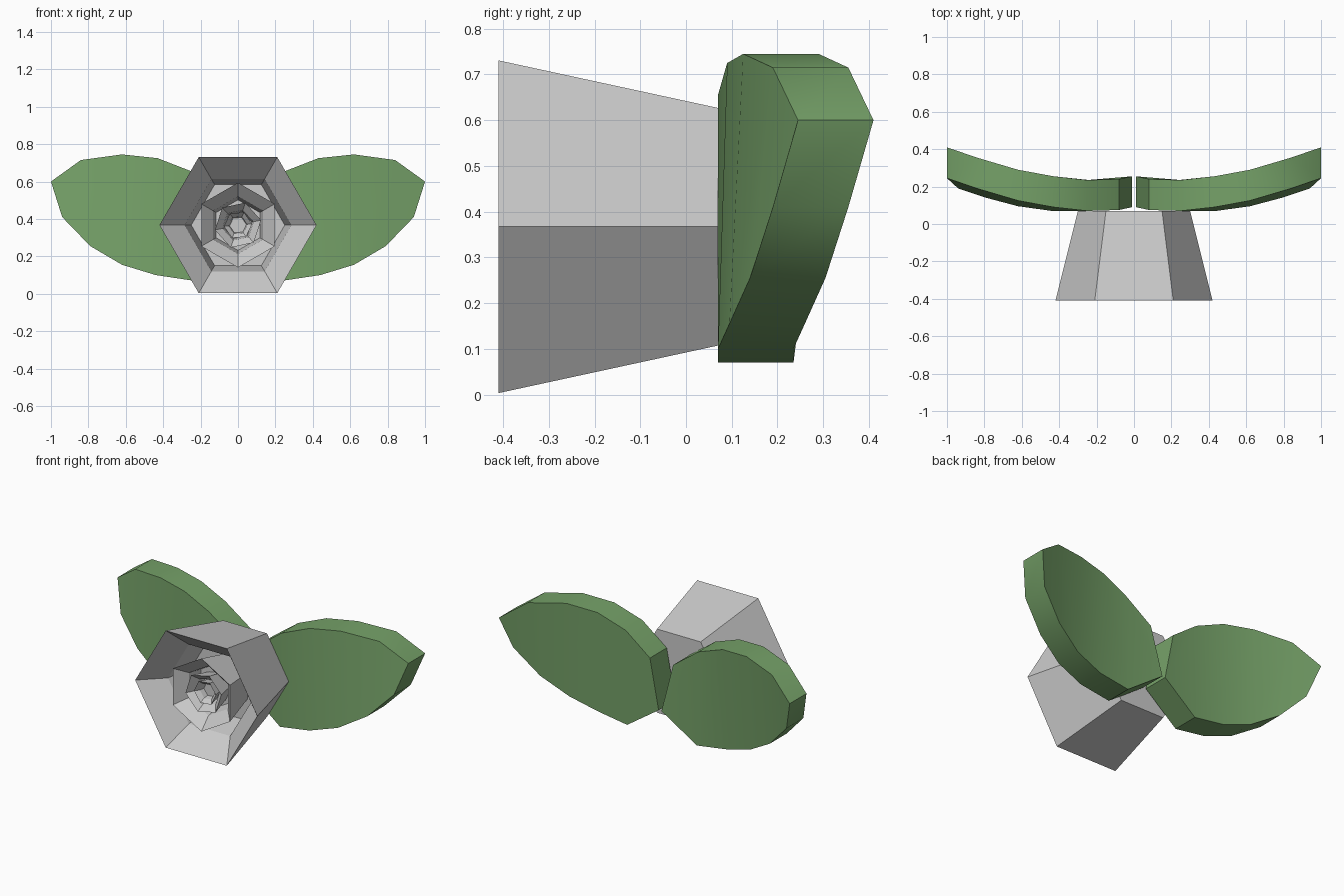
import bpy, bmesh, math

if "Cube" in bpy.data.objects:
    bpy.data.objects.remove(bpy.data.objects["Cube"])

CZ = 0.367  # height of the flower axis

green = bpy.data.materials.new("leaf_green")
green.diffuse_color = (0.18, 0.36, 0.14, 1)
green.use_nodes = True
green.node_tree.nodes["Principled BSDF"].inputs["Base Color"].default_value = green.diffuse_color


def new_object(name, bm):
    bmesh.ops.recalc_face_normals(bm, faces=bm.faces)
    me = bpy.data.meshes.new(name)
    bm.to_mesh(me)
    bm.free()
    ob = bpy.data.objects.new(name, me)
    bpy.context.collection.objects.link(ob)
    return ob


# hexagonal petal cup: rings of (radius, depth behind rim), outside to inside
PROFILE = [(0.30, 0.48), (0.42, 0.0), (0.285, 0.13), (0.25, 0.30)]


def petal_cup(name, scale, rim_y, turn):
    bm = bmesh.new()
    rings = []
    for r, d in PROFILE:
        ring = []
        for i in range(6):
            a = math.radians(turn + 60 * i)
            ring.append(bm.verts.new((scale * r * math.cos(a),
                                      rim_y + scale * d,
                                      CZ + scale * r * math.sin(a))))
        rings.append(ring)
    for a, b in zip(rings, rings[1:]):
        for i in range(6):
            j = (i + 1) % 6
            bm.faces.new((a[i], a[j], b[j], b[i]))
    bm.faces.new(rings[0])
    bm.faces.new(rings[-1])
    return new_object(name, bm)


# nested, twisted petals
for name, s, y, turn in [("outer_petals", 1.0, -0.41, 0),
                         ("middle_petals", 0.54, -0.36, 30),
                         ("inner_petals", 0.30, -0.34, 72),
                         ("bud_petals", 0.18, -0.325, 5)]:
    petal_cup(name, s, y, turn)

# leaf outline (x, z, front y)
LOWER = [(0.01, 0.23, 0.09), (0.24, 0.07, 0.07), (0.44, 0.10, 0.07), (0.62, 0.155, 0.095),
         (0.79, 0.255, 0.14), (0.94, 0.41, 0.19), (1.0, 0.60, 0.245)]
UPPER = [(0.08, 0.53, 0.075), (0.25, 0.655, 0.07), (0.43, 0.725, 0.09), (0.62, 0.745, 0.125),
         (0.84, 0.715, 0.19)]
THICK = 0.165


def leaf(name, side):
    bm = bmesh.new()
    layers = []
    for dy in (0, THICK):
        lo, up = [[bm.verts.new((side * x, y + dy, z)) for x, z, y in pts]
                  for pts in (LOWER, UPPER)]
        for i in range(4):
            bm.faces.new((lo[i], lo[i + 1], up[i + 1], up[i]))
        bm.faces.new((lo[4], lo[5], lo[6], up[4]))
        layers.append(lo + up[::-1])
    front, back = layers
    for i in range(len(front)):
        j = (i + 1) % len(front)
        bm.faces.new((front[i], front[j], back[j], back[i]))
    ob = new_object(name, bm)
    ob.data.materials.append(green)
    bpy.ops.object.select_all(action='DESELECT')
    ob.select_set(True)
    bpy.context.view_layer.objects.active = ob
    bpy.ops.object.shade_smooth_by_angle(angle=math.radians(30))


leaf("right_leaf", 1)
leaf("left_leaf", -1)
